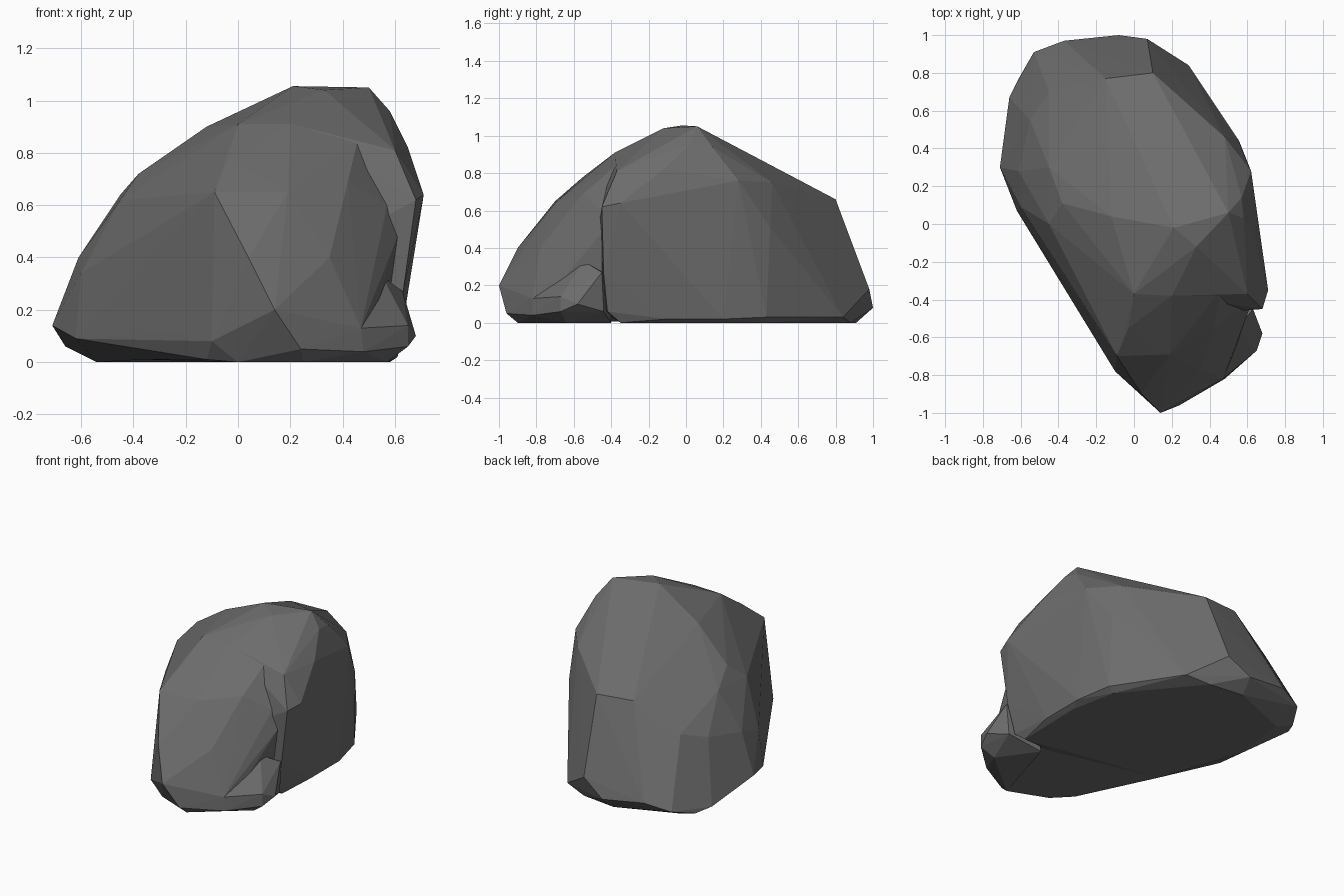
import bpy
import bmesh
from mathutils import Vector

# Remove the default object if the scene has it
default_cube = bpy.data.objects.get("Cube")
if default_cube:
    bpy.data.objects.remove(default_cube, do_unlink=True)

CENTIMETRE = 0.01


def make_material(name, colour):
    material = bpy.data.materials.new(name)
    material.use_nodes = True
    material.diffuse_color = colour
    material.node_tree.nodes["Principled BSDF"].inputs["Base Color"].default_value = colour
    return material


def convex_solid(name, corners, material):
    """Wrap a tight flat-faced skin around a handful of corner points."""
    bm = bmesh.new()
    for corner in corners:
        bm.verts.new(Vector(corner) * CENTIMETRE)
    hull = bmesh.ops.convex_hull(bm, input=bm.verts)
    unused = [item for item in hull["geom_interior"] if isinstance(item, bmesh.types.BMVert)]
    bmesh.ops.delete(bm, geom=unused, context="VERTS")
    bmesh.ops.recalc_face_normals(bm, faces=bm.faces)
    mesh = bpy.data.meshes.new(name)
    bm.to_mesh(mesh)
    bm.free()
    mesh.materials.append(material)
    solid = bpy.data.objects.new(name, mesh)
    bpy.context.collection.objects.link(solid)
    return solid


def fuse(target, part):
    """Merge a part into the target as one skin, then discard the part."""
    modifier = target.modifiers.new("fuse_part", "BOOLEAN")
    modifier.operation = "UNION"
    modifier.solver = "EXACT"
    modifier.object = part
    bpy.context.view_layer.objects.active = target
    target.select_set(True)
    bpy.ops.object.modifier_apply(modifier=modifier.name)
    bpy.data.objects.remove(part, do_unlink=True)


stone_grey = make_material("dark_stone_grey", (0.15, 0.15, 0.15, 1.0))

# Left flank and brow, shared by the main mass and the front lobe
seam = [
    (-36, -20, 1), (-25, -53, 12), (-39, -25, 12), (-38, -24, 30), (-27, -35, 50),
    (-62, 7, 9), (-60, 9, 34), (-45, 0, 62), (-38, 11, 72), (-12, 4, 90),
    (0, -37, 91), (20, -38, 91), (46, -35, 86),
]

# Rim and underside of the main mass
mass_base = [
    (-54, 35, 0), (-50, 75, 0), (-10, 91, 0), (14, 88, 0), (52, 42, 0),
    (58, 12, 0), (57, -35, 0), (-71, 30, 14), (-66, 67, 6), (-61, 77, 4),
    (-53, 91, 8), (-37, 97, 12), (-8, 100, 8), (7, 98, 18), (29, 84, 3),
    (56, 43, 3), (61, 20, 2), (61, -10, 2), (59, -42, 6),
]

# Shoulders and blunt crown of the main mass
mass_top = [
    (-61, 28, 40), (-45, 30, 64), (-55, 55, 45), (-45, 70, 50), (-15, 77, 67),
    (10, 80, 66), (48, 46, 75), (25, 45, 84), (55, 45, 51), (62, 28, 76),
    (62, 12, 77), (65, -12, 82), (65, 4, 60), (71, -35, 64), (68, -45, 62),
    (63, -44, 26), (60, -37, 81), (21, -2, 105.5), (33, -12, 104), (50, 6, 105),
    (58, 3, 96), (57, 14, 94), (8, -20, 97),
]

# Front lobe, leaning against the main mass
lobe_points = [
    (0, -80, 0), (-12, -70, 1), (25, -90, 0), (24, -96, 5), (14, -100, 20),
    (-10, -78, 8), (4, -90, 40), (-9, -70, 65), (19, -69, 65), (-3, -55, 78),
    (42, -55, 69), (35, -78, 40), (47, -82, 13), (48, -82, 4), (55, -55, 33),
    (57, -45, 60), (61, -45, 48), (55, -45, 5),
]

# Low foot at the bottom of the cleft
foot_points = [
    (25, -90, 0), (24, -96, 5), (48, -82, 4), (47, -82, 13), (35, -70, 20),
    (65, -67, 6), (65, -67, 14), (68, -58, 10), (63, -45, 27), (55, -55, 33),
    (57, -64, 0), (62, -44, 6), (40, -40, 0), (45, -40, 25),
]

boulder = convex_solid("boulder", seam + mass_base + mass_top, stone_grey)
fuse(boulder, convex_solid("front_lobe", seam + lobe_points, stone_grey))
fuse(boulder, convex_solid("front_foot", foot_points, stone_grey))

# Keep every facet crisp
for facet in boulder.data.polygons:
    facet.use_smooth = False
